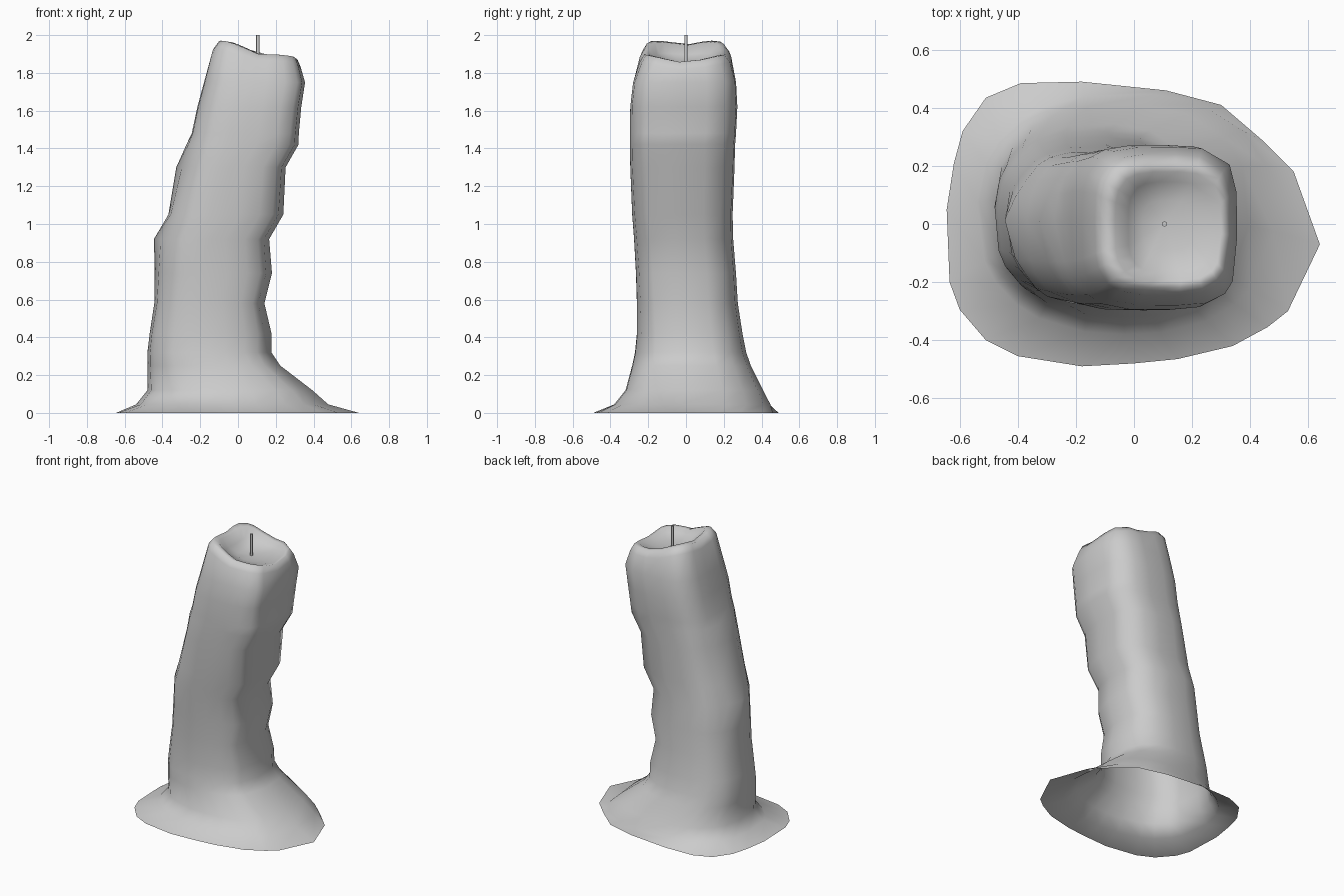
import bpy, bmesh, math

if "Cube" in bpy.data.objects:
    bpy.data.objects.remove(bpy.data.objects["Cube"])

# Foot outline of the melted wax pool
FOOT = [(.64, -.07), (.55, .18), (.44, .29), (.30, .41), (.11, .46), (-.18, .49),
        (-.39, .485), (-.51, .435), (-.59, .32), (-.62, .21), (-.645, .05),
        (-.635, -.2), (-.6, -.295), (-.51, -.40), (-.4, -.455), (-.18, -.49),
        (0, -.48), (.15, -.465), (.34, -.42), (.46, -.355), (.53, -.30)]

# Body sections: z, drip inset at left corners, left x, right x, front y, back y
BODY = [(.045, 0, -.54, .48, -.38, .45), (.12, 0, -.48, .395, -.32, .41),
        (.25, 0, -.48, .225, -.285, .345), (.32, 0, -.48, .178, -.27, .32),
        (.42, 0, -.468, .178, -.26, .30), (.58, .01, -.445, .14, -.26, .275),
        (.74, .025, -.445, .18, -.265, .265), (.92, .06, -.455, .165, -.275, .25),
        (1.05, .01, -.37, .24, -.285, .247), (1.3, .05, -.335, .252, -.295, .257),
        (1.42, .01, -.275, .32, -.297, .26), (1.48, 0, -.245, .322, -.297, .265),
        (1.62, 0, -.215, .335, -.295, .272), (1.75, 0, -.18, .355, -.28, .265)]

# Rim and bowl: left x, right x, front y, back y, blend to bowl floor
RIM = [(-.135, .335, -.245, .24, 0), (-.105, .318, -.22, .21, 0),
       (-.065, .30, -.195, .18, .05), (-.02, .26, -.165, .145, .55),
       (.03, .20, -.09, .08, .9)]

FLOOR = 1.85
ANGLES = [math.atan2(y / .49, x / .64) for x, y in FOOT]


def unit(t, n):
    c, s = math.cos(t), math.sin(t)
    r = (abs(c) ** n + abs(s) ** n) ** (-1 / n)
    return c * r, s * r


def place(u, v, x0, x1, y0, y1):
    x = (x0 + x1) / 2 + u * (x1 - x0) / 2
    y = (y0 + y1) / 2 + v * (y1 - y0) / 2
    return x, y


def rim_z(u, v):
    return 1.90 - .048 * u + .042 * abs(u * v)


rings = [[(x, y, 0) for x, y in FOOT]]
for z, inset, *box in BODY:
    ring = []
    for t in ANGLES:
        # squarer towards the top, and on the right-hand side
        u, v = unit(t, 2.3 + .6 * z + (.5 * z if math.cos(t) > 0 else 0))
        x, y = place(u, v, *box)
        if u < 0:
            x += inset * min(1, abs(v) * 1.6) * -u
        ring.append((x, y, z))
    rings.append(ring)
for i, (*box, f) in enumerate(RIM):
    ring = []
    for t in ANGLES:
        u, v = unit(t, 3.6)
        z = rim_z(u, v)
        z = z - .04 if i == 0 else z + (FLOOR - z) * f
        ring.append((*place(u, v, *box), z))
    rings.append(ring)

# Candle: one lofted wax shell, open underneath
bm = bmesh.new()
loops = [[bm.verts.new(p) for p in ring] for ring in rings]
n = len(FOOT)
for a, b in zip(loops, loops[1:]):
    for i in range(n):
        j = (i + 1) % n
        bm.faces.new((a[i], a[j], b[j], b[i]))
centre = bm.verts.new((.105, 0, FLOOR))
for i in range(n):
    bm.faces.new((loops[-1][i], loops[-1][(i + 1) % n], centre))
mesh = bpy.data.meshes.new("candle_wax")
bm.to_mesh(mesh)
bm.free()
wax = bpy.data.objects.new("candle_wax", mesh)
bpy.context.collection.objects.link(wax)

# Wick
bpy.ops.mesh.primitive_cylinder_add(vertices=8, radius=.009, depth=.16,
                                    location=(.105, 0, 1.92))
wick = bpy.context.object
wick.name = "wick"

# Smooth shading
for ob in (wax, wick):
    bpy.ops.object.select_all(action='DESELECT')
    ob.select_set(True)
    bpy.context.view_layer.objects.active = ob
    bpy.ops.object.shade_smooth_by_angle(angle=math.radians(75))
